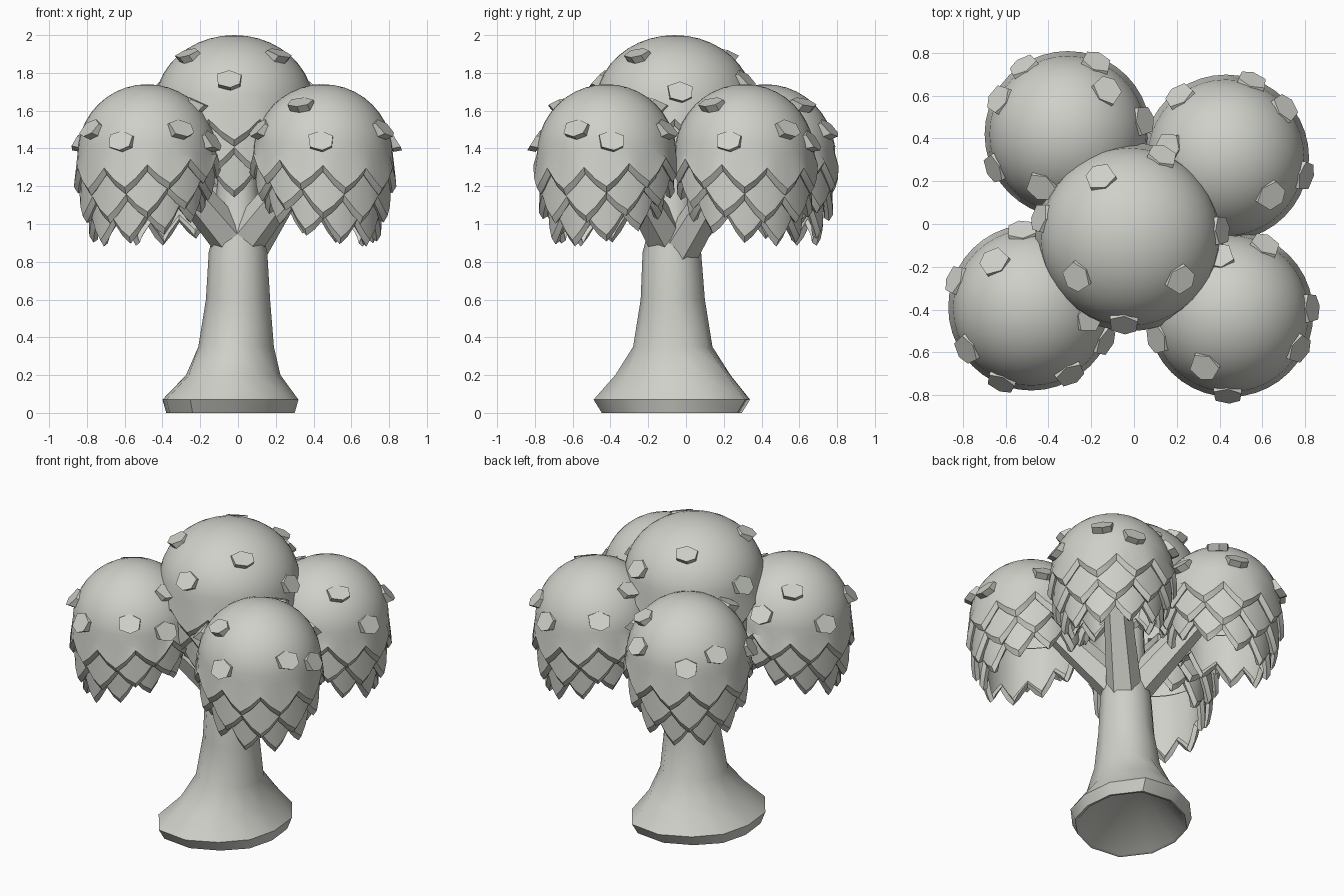
import bpy, bmesh, math
from mathutils import Vector

cube = bpy.data.objects.get("Cube")
if cube:
    bpy.data.objects.remove(cube)

stone = bpy.data.materials.new("pale_grey")
stone.use_nodes = True
GREY = (0.62, 0.63, 0.58, 1)
stone.diffuse_color = GREY
stone.node_tree.nodes["Principled BSDF"].inputs["Base Color"].default_value = GREY

PETALS = 10
SEG = PETALS * 4


def finish(name, bm, angle=30, thickness=0):
    """Turn a bmesh into a shaded object, optionally given a wall thickness."""
    mesh = bpy.data.meshes.new(name)
    bm.to_mesh(mesh)
    bm.free()
    mesh.materials.append(stone)
    ob = bpy.data.objects.new(name, mesh)
    bpy.context.collection.objects.link(ob)
    bpy.ops.object.select_all(action='DESELECT')
    ob.select_set(True)
    bpy.context.view_layer.objects.active = ob
    if thickness:
        mod = ob.modifiers.new("wall", 'SOLIDIFY')
        mod.thickness = thickness
        mod.offset = -1
        bpy.ops.object.modifier_apply(modifier=mod.name)
    bpy.ops.object.shade_smooth_by_angle(angle=math.radians(angle))


def bridge(bm, upper, lower):
    n = len(upper)
    for i in range(n):
        j = (i + 1) % n
        bm.faces.new((upper[i], lower[i], lower[j], upper[j]))


def ring(bm, centre, rx, ry, height, n=SEG):
    """Closed ring; height is a function of the step number."""
    return [bm.verts.new((centre.x + rx * math.cos(math.tau * i / n),
                          centre.y + ry * math.sin(math.tau * i / n),
                          centre.z + height(i))) for i in range(n)]


def level(z):
    return lambda i: z


def petal_edge(bm, c, r, low, high, shift, rise):
    """Pointed petal rim with an undercut lip, climbing on the side facing the trunk."""
    steps = (0, 0.42, 1, 0.42)
    inward = math.atan2(-c.y, -c.x)

    def height(i):
        return (low + (high - low) * steps[(i + shift) % 4]
                + rise * (1 + math.cos(math.tau * i / SEG - inward)))
    rim = ring(bm, c, r, r, lambda i: height(i) + 0.035)
    lip = ring(bm, c, r - 0.022, r - 0.022, height)
    return [rim, lip]


def dome(name, c, r, rz, shift, rise):
    bm = bmesh.new()
    rings = []
    for k in range(1, 11):
        a = math.radians(9 * k)
        rings.append(ring(bm, c, r * math.sin(a), r * math.sin(a), level(rz * math.cos(a))))
    rings += petal_edge(bm, c, r * 1.05, -0.22, -0.11, shift, rise)
    top = bm.verts.new(c + Vector((0, 0, rz)))
    for i in range(SEG):
        bm.faces.new((top, rings[0][i], rings[0][(i + 1) % SEG]))
    for a, b in zip(rings, rings[1:]):
        bridge(bm, a, b)
    finish(name, bm, thickness=0.03)


def skirt(name, c, r_top, r_low, z_top, low, high, shift, rise):
    bm = bmesh.new()
    rings = [ring(bm, c, r_top, r_top, level(z_top))]
    rings += petal_edge(bm, c, r_low, low, high, shift, rise)
    for a, b in zip(rings, rings[1:]):
        bridge(bm, a, b)
    finish(name, bm, thickness=0.03)


def leaf_tufts(name, c, r, rz, spots):
    """Leaf plates whose lower edge lifts off the dome."""
    bm = bmesh.new()
    shield = [(-0.055, -0.04), (0.01, -0.06), (0.06, -0.035),
              (0.065, 0.025), (0, 0.055), (-0.065, 0.03)]
    for turn, lift in spots:
        a, e = math.radians(turn), math.radians(lift)
        out = Vector((math.cos(a) * math.cos(e), math.sin(a) * math.cos(e), math.sin(e)))
        side = Vector((-math.sin(a), math.cos(a), 0))
        up = out.cross(side)
        base = c + Vector((out.x * r, out.y * r, out.z * rz))
        plates = []
        for depth in (0, -0.045):
            plates.append([bm.verts.new(base + side * s + up * d
                                        + out * (0.022 - 0.4 * d + depth)) for s, d in shield])
        bm.faces.new(plates[0])
        bm.faces.new(plates[1][::-1])
        bridge(bm, plates[0], plates[1])
    bmesh.ops.recalc_face_normals(bm, faces=bm.faces)
    finish(name, bm)


def branch(name, start, end, w0, w1):
    """Tapered six-sided limb."""
    bm = bmesh.new()
    axis = (end - start).normalized()
    side = axis.cross(Vector((0, 0, 1))).normalized()
    up = side.cross(axis)
    loops = []
    for p, w in ((end, w1), (start, w0)):
        loops.append([bm.verts.new(p + (side * math.cos(math.tau * i / 6)
                                        + up * math.sin(math.tau * i / 6)) * w) for i in range(6)])
    bridge(bm, *loops)
    bm.faces.new(loops[0])
    bm.faces.new(loops[1][::-1])
    bmesh.ops.recalc_face_normals(bm, faces=bm.faces)
    finish(name, bm, angle=20)


# Crowns: position, radius, branch foot height, low tuft directions, high tuft directions
CROWNS = {
    "front_right_crown": (-0.48, -0.39, 1.37, 0.37, 0.92, (97, 160, 213, 248, 300, 335), (129, 350)),
    "front_left_crown": (0.45, -0.42, 1.37, 0.37, 0.92, (63, 4, -27, -92, -161), (101, -116)),
    "back_right_crown": (-0.31, 0.42, 1.37, 0.37, 0.9, (68, 123, 153, 205, 10), (48, 243)),
    "back_left_crown": (0.43, 0.31, 1.37, 0.37, 0.84, (127, 71, 40, -13), (170, -40)),
    "top_crown": (-0.02, -0.06, 1.63, 0.42, 0, (68, 168, -94, 4), (116, 217, -40)),
}
for name, (x, y, z, r, foot_z, low, high) in CROWNS.items():
    c = Vector((x, y, z))
    # the top crown hangs level, the others climb towards the trunk
    tilt, turn = (1, 0) if foot_z else (0, 2)
    dome(name + "_dome", c, r, 0.37, turn, 0.05 * tilt)
    skirt(name + "_middle_petals", c, r * 0.94, r * 0.97, 0, -0.37, -0.26, turn + 2, 0.08 * tilt)
    skirt(name + "_lower_petals", c, r * 0.88, r * 0.83, -0.02, -0.49, -0.38, turn, 0.1 * tilt)
    spots = [(a, 11 if i % 2 else 21) for i, a in enumerate(low)] + [(a, 45) for a in high]
    leaf_tufts(name + "_tufts", c, r, 0.37, spots)
    if tilt:
        foot = Vector((x * 0.08, -0.07 + y * 0.08, foot_z))
        branch(name + "_branch", foot, Vector((x * 0.85, y * 0.85, 1.36)), 0.108, 0.075)

# Trunk with flared, hollow foot: height, centre x and y, half widths
TRUNK = [
    (1.5, -0.01, -0.07, 0.09, 0.09),
    (1.0, 0, -0.07, 0.12, 0.12),
    (0.85, 0, -0.075, 0.155, 0.155),
    (0.6, 0, -0.07, 0.17, 0.17),
    (0.35, -0.01, -0.07, 0.2, 0.21),
    (0.2, -0.025, -0.07, 0.25, 0.28),
    (0.07, -0.04, -0.075, 0.36, 0.38),
    (0, -0.04, -0.075, 0.34, 0.34),
    (0.005, -0.04, -0.075, 0.32, 0.32),
]
bm = bmesh.new()
loops = [ring(bm, Vector((x, y, z)), rx, ry, level(0), 12) for z, x, y, rx, ry in TRUNK]
for a, b in zip(loops, loops[1:]):
    bridge(bm, a, b)
bm.faces.new(loops[0])
# spread the foot into two opposite roots
for loop in loops[5:]:
    for i, v in enumerate(loop):
        spread = 1 + 0.18 * max(0, math.cos(math.tau * (i - 2) / 6))
        v.co.x = -0.04 + (v.co.x + 0.04) * spread
        v.co.y = -0.075 + (v.co.y + 0.075) * spread
hollow = bm.verts.new((-0.02, -0.07, 0.4))
last = loops[-1]
for i in range(12):
    bm.faces.new((last[i], hollow, last[(i + 1) % 12]))
bmesh.ops.recalc_face_normals(bm, faces=bm.faces)
finish("trunk", bm, angle=40)
